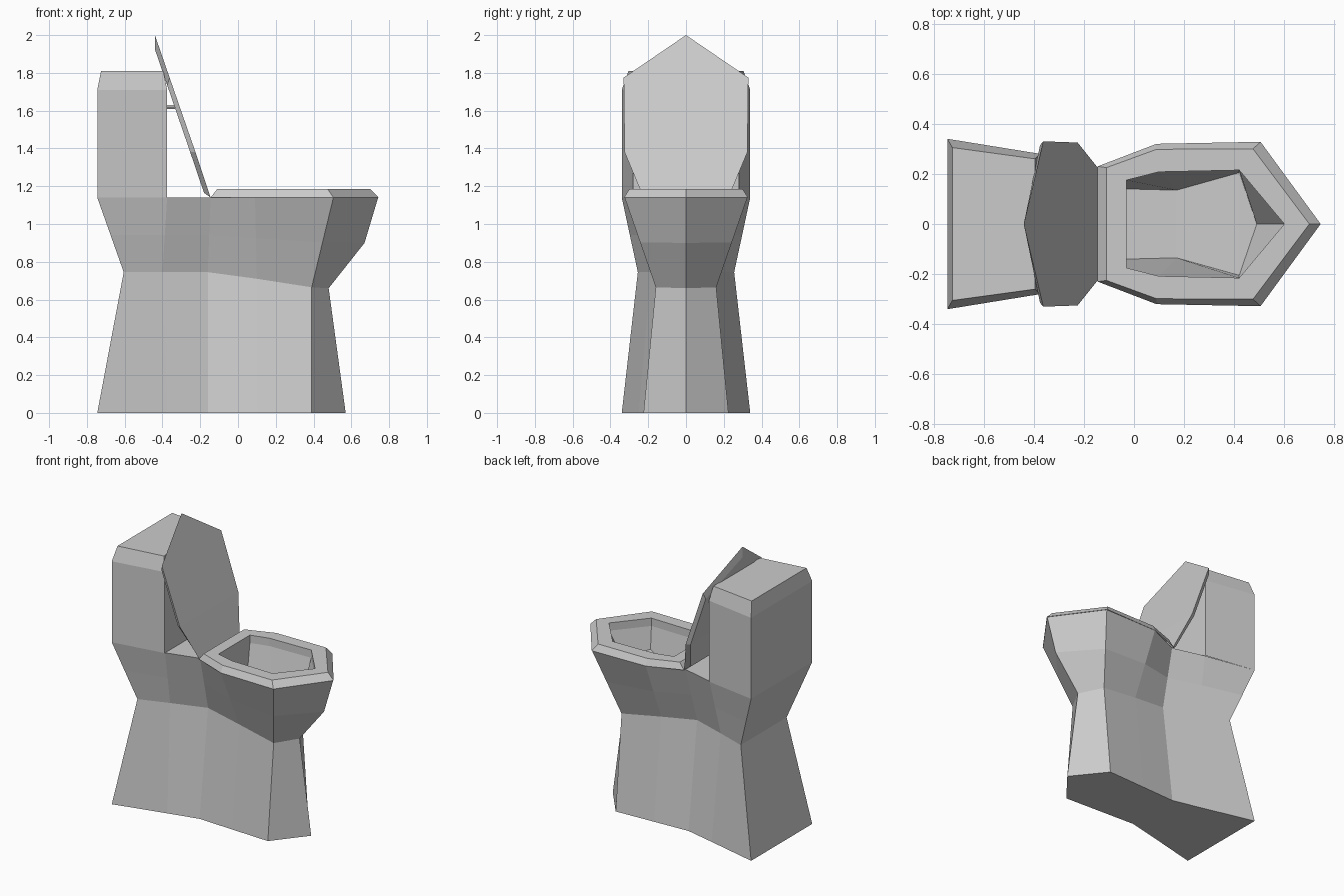
import bpy, math

if "Cube" in bpy.data.objects:
    bpy.data.objects.remove(bpy.data.objects["Cube"])


def loft(name, halves, bottom=0, top=0):
    """Skin mirrored half-rings (back to front, y >= 0).
    bottom/top = number of strips that close the first/last ring."""
    verts, faces = [], []
    for half in halves:
        verts += half + [(x, -y, z) for x, y, z in reversed(half) if y > 0]
    n = len(verts) // len(halves)
    for k in range(len(halves) - 1):
        a, b = k * n, (k + 1) * n
        for i in range(n):
            j = (i + 1) % n
            faces.append((a + i, b + i, b + j, a + j))

    def cap(base, strips, flip):
        for i in range(strips):
            loop = list(dict.fromkeys((i, i + 1, n - 2 - i, n - 1 - i)))
            if flip:
                loop.reverse()
            faces.append([base + v for v in loop])

    cap(0, bottom, False)
    cap((len(halves) - 1) * n, top, True)
    mesh = bpy.data.meshes.new(name)
    mesh.from_pydata(verts, [], faces)
    mesh.update()
    obj = bpy.data.objects.new(name, mesh)
    bpy.context.collection.objects.link(obj)
    return obj


def flat(points, z):
    return [(x, y, z) for x, y in points]


# Pedestal: foot, waist, belly and rim; only the deck behind the bowl is closed
foot = flat([(-.745, .34), (-.375, .25), (-.16, .20), (.10, .212), (.39, .225), (.57, 0)], 0)
waist = [(-.605, .255, .745), (-.40, .184, .745), (-.16, .105, .745),
         (.10, .133, .71), (.39, .16, .665), (.48, 0, .66)]
rim = flat([(-.745, .34), (-.375, .275), (-.145, .215), (.09, .32), (.505, .325), (.742, 0)], 1.14)
belly = [tuple((a + b) / 2 for a, b in zip(p, q)) for p, q in zip(waist, rim)]
belly[-1] = (.67, 0, .90)
loft("pedestal", [foot, waist, belly, rim], bottom=5, top=2)

# Tank with a bevelled top
tank = [(-.745, .34), (-.375, .28)]
tank_top = [(-.725, .305), (-.395, .26)]
loft("tank", [flat(tank, 1.14), flat(tank, 1.71), flat(tank_top, 1.81)], top=1)

# Seat ring
outer = [(-.145, .23), (.09, .32), (.505, .328), (.745, 0)]
outer_top = [(-.11, .225), (.09, .298), (.475, .30), (.70, 0)]
hole = [(-.03, .175), (.10, .208), (.42, .215), (.60, 0)]
loft("seat", [flat(outer, 1.14), flat(outer_top, 1.185), flat(hole, 1.185), flat(hole, 1.13)])

# Bowl interior
floor = [(-.03, .14, .88), (.17, .135, .88), (.42, .205, .97), (.49, 0, .97)]
loft("bowl", [flat(hole, 1.13), floor], top=3)

# Drain in the bowl floor
bpy.ops.mesh.primitive_circle_add(vertices=8, radius=.05, fill_type='NGON', location=(.09, 0, .885))
bpy.context.object.name = "drain"

# Raised lid, leaning against the tank
lid_front = [(-.145, .225, 1.14), (-.225, .325, 1.38), (-.362, .33, 1.775), (-.44, 0, 2.0)]
lid_back = [(-.18, .21, 1.165), (-.253, .31, 1.38), (-.375, .315, 1.735), (-.44, 0, 1.925)]
loft("lid", [lid_front, lid_back], bottom=3, top=3)

# Flush knob on the tank front
bpy.ops.mesh.primitive_cylinder_add(vertices=6, radius=.013, depth=.045,
                                    location=(-.357, .21, 1.62), rotation=(0, math.pi / 2, 0))
bpy.context.object.name = "flush_knob"
